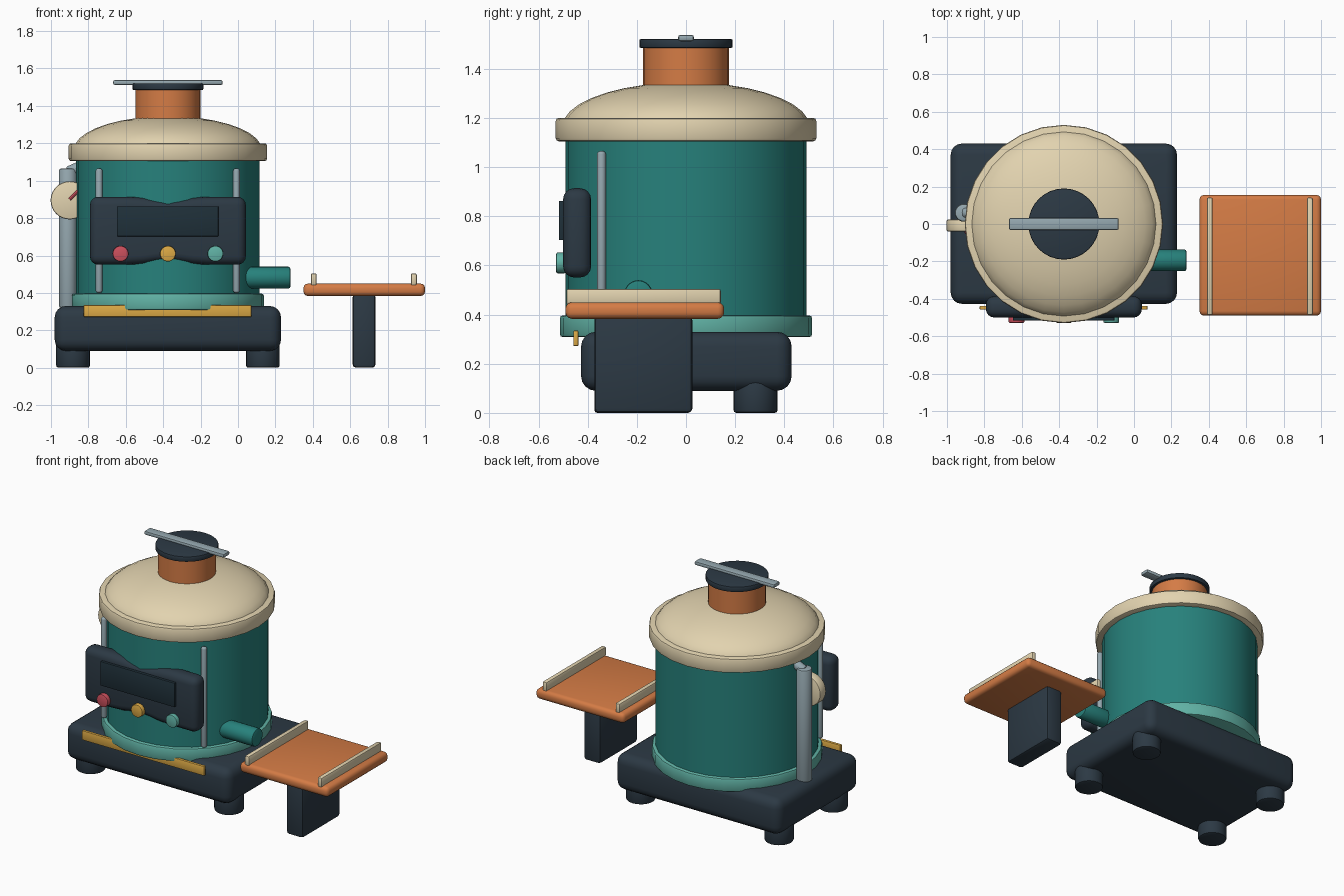
import bpy, bmesh
from math import radians, cos, sin, pi
from mathutils import Matrix, Vector

if "Cube" in bpy.data.objects:
    bpy.data.objects.remove(bpy.data.objects["Cube"])

COLORS = {
    "teal": (.02, .22, .20), "dark": (.025, .041, .058), "cream": (.76, .65, .43),
    "orange": (.66, .20, .06), "mint": (.12, .45, .38), "yellow": (.72, .40, .06),
    "red": (.61, .08, .11), "steel": (.30, .39, .43), "glass": (.014, .03, .042),
}
MATS = {}
for key, rgb in COLORS.items():
    MATS[key] = bpy.data.materials.new(key)
    MATS[key].diffuse_color = (*rgb, 1)

CX = -0.375  # vessel axis


def finish(bm, name, color, bevel=0, segs=2):
    bmesh.ops.recalc_face_normals(bm, faces=bm.faces)
    if bevel:
        sharp = [e for e in bm.edges if e.calc_face_angle(0) > radians(40)]
        bmesh.ops.bevel(bm, geom=sharp, offset=bevel, segments=segs,
                        profile=0.5, affect='EDGES', clamp_overlap=True)
    me = bpy.data.meshes.new(name)
    bm.to_mesh(me)
    bm.free()
    me.materials.append(MATS[color])
    ob = bpy.data.objects.new(name, me)
    bpy.context.collection.objects.link(ob)
    bpy.ops.object.select_all(action='DESELECT')
    ob.select_set(True)
    bpy.context.view_layer.objects.active = ob
    bpy.ops.object.shade_smooth_by_angle(angle=radians(35))
    return ob


def box(name, color, x, y, z, bevel=0, segs=2):
    """Box from (min, max) ranges."""
    bm = bmesh.new()
    bmesh.ops.create_cube(bm, size=1)
    for v in bm.verts:
        v.co = [r[0] + (r[1] - r[0]) * (c + .5) for r, c in zip((x, y, z), v.co)]
    return finish(bm, name, color, bevel, segs)


def rod(name, color, a, b, r, bevel=0, sides=24, segs=2):
    """Cylinder between two points."""
    a, b = Vector(a), Vector(b)
    d = b - a
    mat = Matrix.Translation((a + b) / 2) @ d.to_track_quat('Z', 'Y').to_matrix().to_4x4()
    bm = bmesh.new()
    bmesh.ops.create_cone(bm, cap_ends=True, segments=sides, radius1=r, radius2=r,
                          depth=d.length, matrix=mat)
    return finish(bm, name, color, bevel, segs)


def drum(name, color, r, z0, z1, bevel=0, sides=28):
    return rod(name, color, (CX, 0, z0), (CX, 0, z1), r, bevel, sides)


# base and feet
box("base", "dark", (-.98, .23), (-.427, .43), (.09, .33), .06, 4)
for sx, x in (("left", -.882), ("right", .133)):
    for sy, y in (("front", -.283), ("back", .283)):
        rod(f"{sy}_{sx}_foot", "dark", (x, y, 0), (x, y, .14), .09, .012)
box("base_trim", "yellow", (-.825, .072), (-.458, -.438), (.272, .335), .004)
# trim bracket hidden under the bottom ring

# vessel
drum("bottom_ring", "mint", .513, .308, .397, .012)
drum("vessel_body", "teal", .49, .31, 1.13)
drum("top_ring", "cream", .53, 1.105, 1.2, .012)

# domed lid: quarter ellipse spun about the vessel axis
bm = bmesh.new()
steps = 9
prof = [bm.verts.new((CX + .503 * cos(i / steps * pi / 2), 0,
                      1.165 + .18 * sin(i / steps * pi / 2))) for i in range(steps + 1)]
edges = [bm.edges.new(p) for p in zip(prof, prof[1:])]
bmesh.ops.spin(bm, geom=prof + edges, cent=(CX, 0, 0), axis=(0, 0, 1),
               angle=2 * pi, steps=28)
bmesh.ops.remove_doubles(bm, verts=bm.verts, dist=1e-4)
finish(bm, "domed_lid", "cream")

# chimney neck, cap and bar handle
drum("neck", "orange", .174, 1.3, 1.49, 0, 32)
drum("cap", "dark", .19, 1.485, 1.521, .006, 32)
box("cap_handle", "steel", (-.668, -.082), (-.032, .032), (1.512, 1.538), .009)

# control panel with pinched middle
half = [(-.417, .914), (-.21, .914), (-.13, .909), (-.06, .898), (0, .892)]
top = half + [(-x, z) for x, z in half[-2::-1]]
outline = top + [(x, 1.465 - z) for x, z in reversed(top)]
bm = bmesh.new()
face = bm.faces.new([bm.verts.new((CX + x, -.5, z)) for x, z in outline])
ext = bmesh.ops.extrude_face_region(bm, geom=[face])
bmesh.ops.translate(bm, vec=(0, .114, 0),
                    verts=[v for v in ext["geom"] if isinstance(v, bmesh.types.BMVert)])
if face.is_valid and len([f for f in bm.faces if len(f.verts) == len(outline)]) < 2:
    bmesh.ops.holes_fill(bm, edges=bm.edges)
finish(bm, "control_panel", "dark", .045, 4)
box("screen", "glass", (-.648, -.105), (-.517, -.495), (.703, .863), .003)
for side, x, color in (("left", -.628, "red"), ("middle", CX, "yellow"), ("right", -.121, "mint")):
    rod(f"{side}_button", color, (x, -.528, .61), (x, -.49, .61), .042, .005)

# front guide rods
for side, x in (("left", -.743), ("right", -.008)):
    rod(f"{side}_guide_rod", "steel", (x, -.344, .40), (x, -.344, 1.065), .018, .012, 16, 3)

# side standpipe with elbow into the vessel
rod("standpipe", "steel", (-.91, .06, .32), (-.91, .06, 1.065), .048, .012)
rod("standpipe_elbow", "steel", (-.91, .06, 1.045), (-.82, .06, 1.085), .03, .01, 16)

# gauge and needle
rod("gauge", "cream", (-.90, -.04, .895), (-.90, .024, .895), .102, .008, 32)
rod("gauge_needle", "red", (-.90, -.044, .90), (-.845, -.044, .955), .009, 0, 8)

# outlet spout
rod("outlet_spout", "teal", (0, -.194, .482), (.28, -.194, .482), .058, .01)

# side tray, rails and leg
box("tray", "orange", (.35, 1.0), (-.49, .155), (.383, .45), .025, 3)
for side, x in (("left", .405), ("right", .94)):
    box(f"{side}_tray_rail", "cream", (x - .016, x + .016), (-.487, .142), (.44, .505), .01)
box("tray_leg", "dark", (.613, .735), (-.373, .026), (0, .395), .018)

for m in bpy.data.materials:
    if m.users and not m.is_grease_pencil:
        m.use_nodes = True
        m.node_tree.nodes["Principled BSDF"].inputs["Base Color"].default_value = m.diffuse_color
